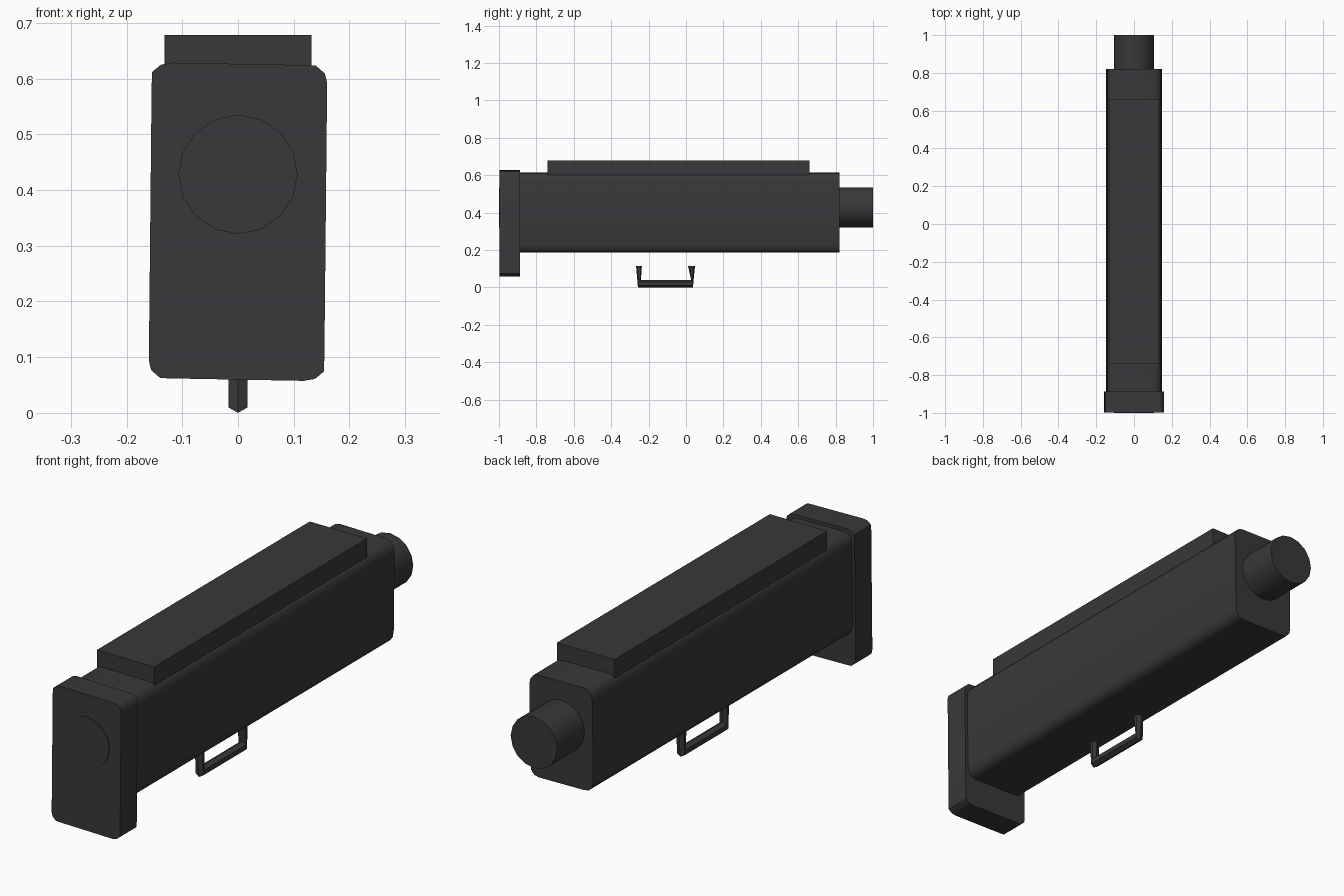
import bpy, bmesh, math

if "Cube" in bpy.data.objects:
    bpy.data.objects.remove(bpy.data.objects["Cube"])

mat = bpy.data.materials.new("dark_grey")
mat.diffuse_color = (0.04, 0.04, 0.043, 1)
mat.use_nodes = True
mat.node_tree.nodes["Principled BSDF"].inputs["Base Color"].default_value = mat.diffuse_color


def loft(name, rings, angle=40):
    """Skin a list of equal-length rings and cap both ends."""
    bm = bmesh.new()
    vs = [[bm.verts.new(p) for p in ring] for ring in rings]
    n = len(vs[0])
    for a, b in zip(vs, vs[1:]):
        for i in range(n):
            bm.faces.new((a[i], a[(i + 1) % n], b[(i + 1) % n], b[i]))
    bm.faces.new(vs[0])
    bm.faces.new(vs[-1])
    bmesh.ops.recalc_face_normals(bm, faces=bm.faces)
    me = bpy.data.meshes.new(name)
    bm.to_mesh(me)
    bm.free()
    ob = bpy.data.objects.new(name, me)
    bpy.context.collection.objects.link(ob)
    me.materials.append(mat)
    bpy.ops.object.select_all(action='DESELECT')
    ob.select_set(True)
    bpy.context.view_layer.objects.active = ob
    bpy.ops.object.shade_smooth_by_angle(angle=math.radians(angle))
    return ob


def extrude_y(name, profile, zc, y0, y1):
    return loft(name, [[(x, y, zc + z) for x, z in profile] for y in (y0, y1)])


def turned(half):
    """Complete a half profile by a half turn (slightly skewed outline)."""
    return half + [(-x, -z) for x, z in half]


# Front plate
extrude_y("front_plate", turned([
    (.155, -.245), (.16, .249), (.156, .266), (.14, .28),
    (.126, .281), (-.118, .2855), (-.138, .282), (-.154, .269)]),
    .343, -.997, -.887)

# Long rounded body
extrude_y("body", turned([
    (.143, -.163), (.147, .165), (.142, .189), (.126, .207),
    (.105, .211), (-.103, .214), (-.125, .209), (-.139, .191)]),
    .40, -.90, .82)

# Top rail
extrude_y("top_rail", [(-.132, .04), (.132, .04), (.132, -.042), (-.132, -.042)],
          .638, -.74, .66)

# Barrel running the full length
extrude_y("barrel", [(.107 * math.sin(i * math.pi / 8), .107 * math.cos(i * math.pi / 8))
                     for i in range(16)], .428, -1, 1)

# Hexagonal guard loop: each ring spans an outer and an inner point (y, z)
rings = []
for (yo, zo), (yi, zi) in [((-.267, .115), (-.236, .115)), ((-.257, .0), (-.241, .04)),
                           ((.037, .0), (.027, .04)), ((.048, .115), (.011, .115))]:
    ring = []
    for k in range(6):
        a = k * math.pi / 3
        t = (1 - math.cos(a)) / 2
        ring.append((.02 * math.sin(a), yo + (yi - yo) * t, zo + (zi - zo) * t))
    rings.append(ring)
loft("guard_loop", rings, 30)
